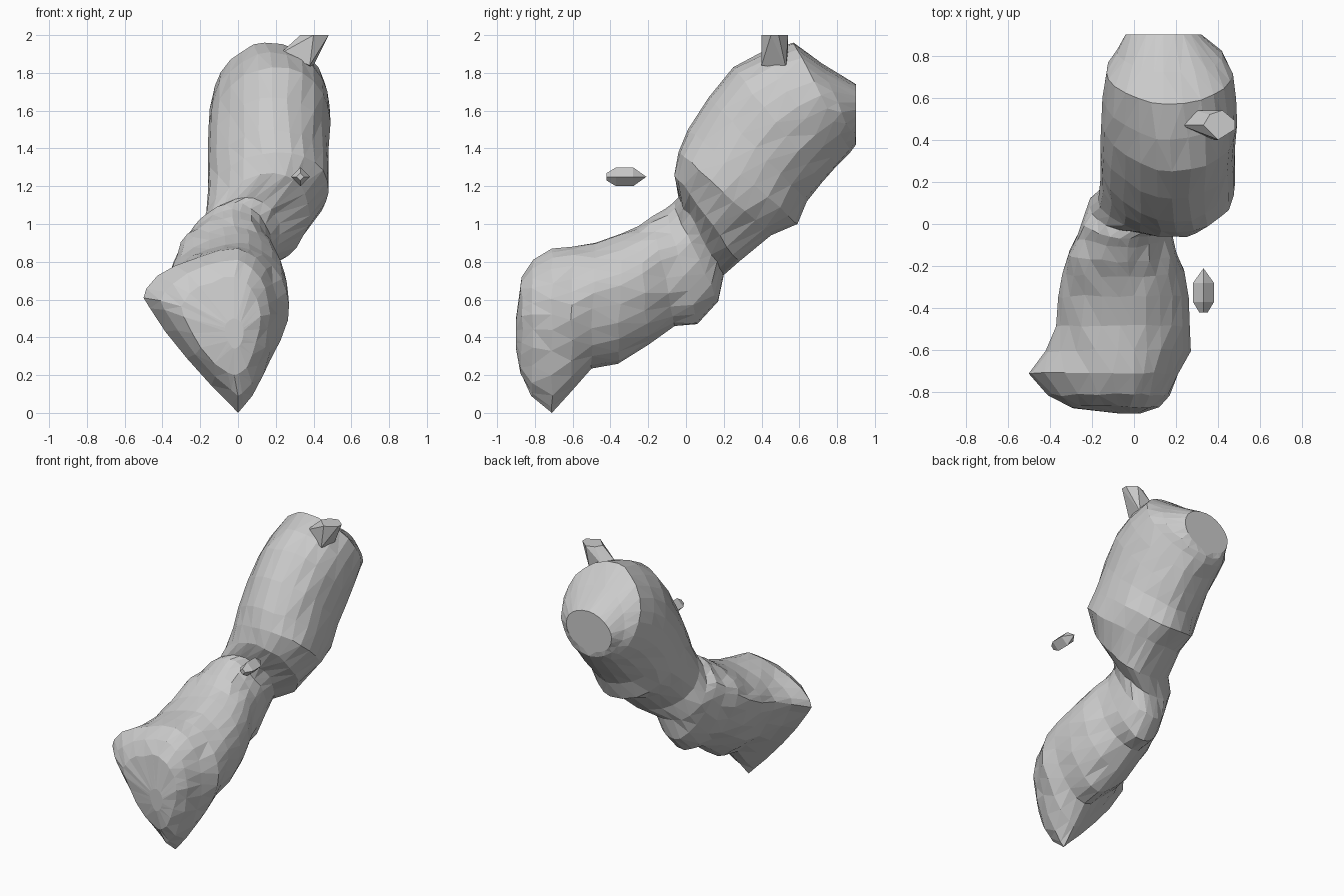
import bpy, bmesh, math, random
from mathutils import Vector

if "Cube" in bpy.data.objects:
    bpy.data.objects.remove(bpy.data.objects["Cube"])

random.seed(4)
SIDES = 24

# Slices: top y, top z, bottom y, bottom z, left x, right x, ridge x, underside roundness
LOWER_LOBE = [
    (-.90, .50, -.90, .34, -.07, .03, -.02, 1.8),
    (-.87, .72, -.87, .20, -.30, .12, -.02, 1.6),
    (-.81, .81, -.82, .09, -.41, .17, 0, 1.35),
    (-.71, .87, -.71, .00, -.50, .21, 0, 1.25),
    (-.60, .88, -.61, .11, -.42, .27, 0, 1.4),
    (-.48, .90, -.50, .235, -.37, .265, 0, 1.6),
    (-.34, .95, -.36, .26, -.36, .26, 0, 1.7),
    (-.25, .99, -.20, .36, -.34, .24, -.02, 1.8),
    (-.18, 1.04, -.06, .46, -.31, .20, -.03, 1.9),
    (-.11, 1.08, .06, .47, -.27, .18, -.03, 1.9),
    (-.07, 1.11, .17, .59, -.24, .18, -.02, 1.9),
]
UPPER_LOBE = [
    (-.04, 1.14, .20, .73, -.21, .22, .04, 2),
    (-.06, 1.27, .28, .80, -.17, .38, .19, 1.8),
    (-.04, 1.38, .45, .94, -.16, .48, .20, 1.8),
    (.01, 1.50, .59, 1.00, -.16, .48, .19, 1.9),
    (.12, 1.67, .64, 1.12, -.16, .48, .18, 1.9),
    (.25, 1.83, .72, 1.22, -.155, .49, .18, 1.9),
    (.40, 1.91, .80, 1.31, -.15, .485, .17, 1.9),
    (.57, 1.96, .87, 1.38, -.13, .47, .14, 1.9),
    (.72, 1.85, .90, 1.42, -.08, .42, .14, 2),
    (.90, 1.74, .90, 1.46, -.04, .32, .14, 2),
]
# Per side (left, right): height of widest point, upper roundness, underside factor
LOWER_SHAPE = ((.70, 1.65, .88), (.60, 1.8, 1.12))
UPPER_SHAPE = ((.50, 1.75, 1.12), (.52, 2.15, .95))


def finish(name, bm):
    bmesh.ops.recalc_face_normals(bm, faces=bm.faces)
    mesh = bpy.data.meshes.new(name)
    bm.to_mesh(mesh)
    bm.free()
    obj = bpy.data.objects.new(name, mesh)
    bpy.context.collection.objects.link(obj)
    return obj


def ring(bm, row, shape, jitter):
    ty, tz, by, bz, xl, xr, xm, under = row
    top, bottom = Vector((xm, ty, tz)), Vector((xm, by, bz))
    verts = []
    for i in range(SIDES):
        a = 2 * math.pi * i / SIDES
        c, s = math.cos(a), math.sin(a)
        widest, upper, factor = shape[1 if c > 0 else 0]
        e = 2 / (upper if s > 0 else max(1, under * factor))
        u = abs(c) ** e * (xr - xm if c > 0 else xl - xm)
        v = abs(s) ** e
        f = widest + v * (1 - widest) if s > 0 else widest * (1 - v)
        p = bottom.lerp(top, f) + Vector((u, 0, 0))
        if i % (SIDES // 4):  # keep the extreme points exact
            p += Vector([random.uniform(-jitter, jitter) for _ in range(3)])
        p.y = max(-.9, min(.9, p.y))
        verts.append(bm.verts.new(p))
    return verts


def loft(name, rows):
    bm = bmesh.new()
    last = len(rows) - 1
    rings = [ring(bm, row, shape, 0 if k in (0, last) else .007)
             for k, (row, shape) in enumerate(rows)]
    for a, b in zip(rings, rings[1:]):
        for i in range(SIDES):
            j = (i + 1) % SIDES
            bm.faces.new((a[i], a[j], b[j], b[i]))
    sides = bm.faces[:]
    bm.faces.new(rings[0])
    bm.faces.new(rings[-1])
    bmesh.ops.triangulate(bm, faces=sides)
    return finish(name, bm)


def hull(name, points):
    bm = bmesh.new()
    for p in points:
        bm.verts.new(p)
    bmesh.ops.convex_hull(bm, input=bm.verts)
    return finish(name, bm)


# Two-lobed rocky body with a pinched neck
loft("two_lobed_body", [(r, LOWER_SHAPE) for r in LOWER_LOBE]
     + [(r, UPPER_SHAPE) for r in UPPER_LOBE])

# Slanted spur with a flat top
hull("top_spur", [
    (.22, .47, 1.90), (.38, .40, 1.84), (.39, .53, 1.82), (.28, .54, 1.89),
    (.33, .47, 2), (.36, .52, 2), (.40, .40, 2), (.48, .45, 2), (.48, .49, 2), (.42, .54, 2)])

# Small loose chip floating in front
chip = [(.33, -.21, 1.25)]
for y, r in ((-.28, .05), (-.37, .05), (-.42, .02)):
    chip += [(.33 + r, y, 1.25), (.33 - r, y, 1.25), (.33, y, 1.25 + r), (.33, y, 1.25 - r)]
hull("loose_chip", chip)
